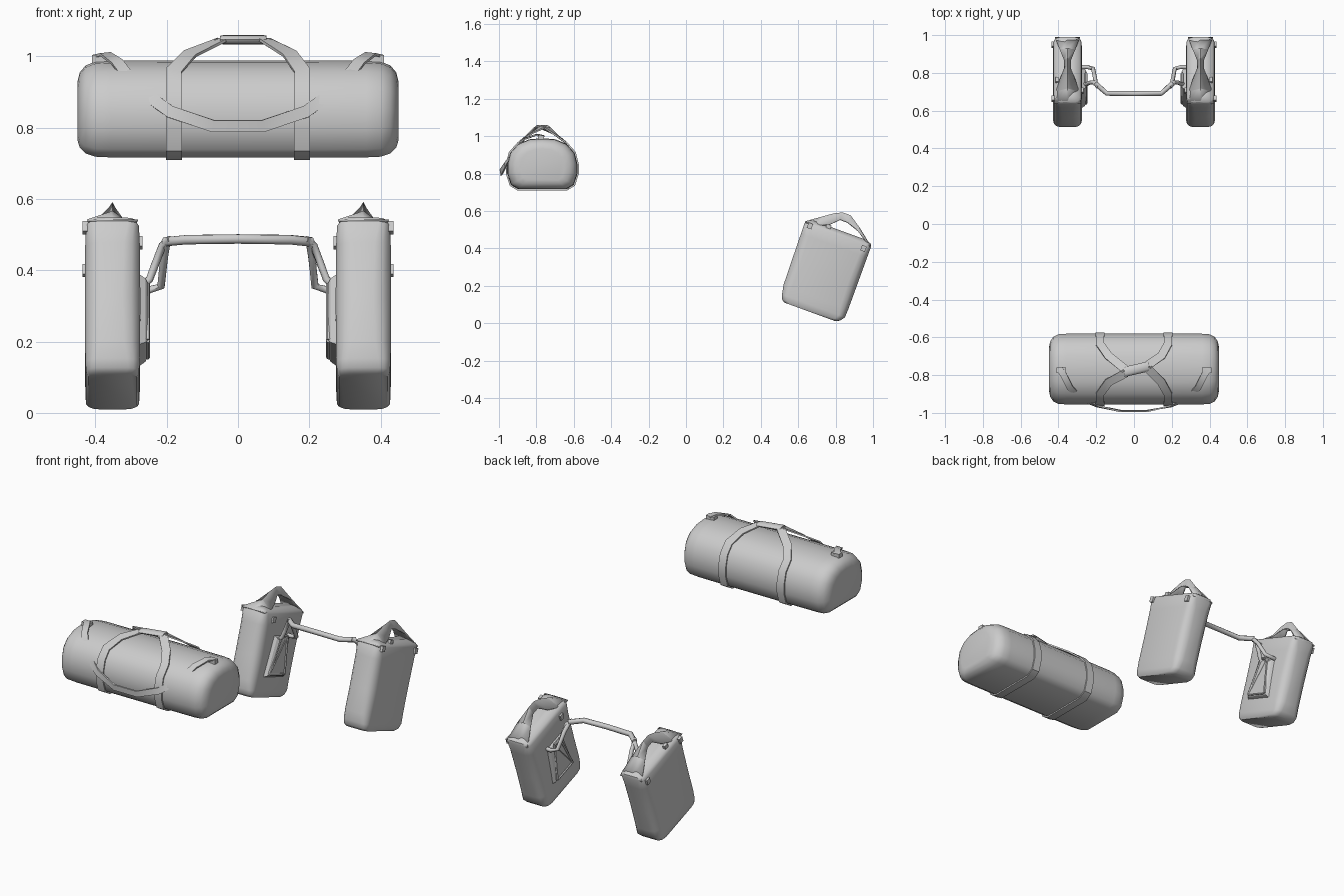
import bpy, bmesh, math
from mathutils import Vector as V

if "Cube" in bpy.data.objects:
    bpy.data.objects.remove(bpy.data.objects["Cube"])

TILT = math.radians(-20)
CY, CZ = -0.768, 0.84            # duffel axis


def loft(name, rings, closed=True, cap=True, angle=40):
    """Skin a list of point rings into one smooth-shaded object."""
    bm = bmesh.new()
    vs = [[bm.verts.new(p) for p in r] for r in rings]
    n = len(rings[0])
    for a, b in zip(vs, vs[1:]):
        for i in range(n if closed else n - 1):
            j = (i + 1) % n
            bm.faces.new((a[i], a[j], b[j], b[i]))
    if cap and closed:
        bm.faces.new(vs[0])
        bm.faces.new(vs[-1])
    bmesh.ops.recalc_face_normals(bm, faces=bm.faces)
    me = bpy.data.meshes.new(name)
    bm.to_mesh(me)
    bm.free()
    ob = bpy.data.objects.new(name, me)
    bpy.context.collection.objects.link(ob)
    bpy.ops.object.select_all(action='DESELECT')
    ob.select_set(True)
    bpy.context.view_layer.objects.active = ob
    bpy.ops.object.shade_smooth_by_angle(angle=math.radians(angle))
    return ob


def tangents(pts):
    n = len(pts)
    return [(pts[min(i + 1, n - 1)] - pts[max(i - 1, 0)]).normalized() for i in range(n)]


def ribbon(name, pts, width, thick=0.008):
    """Flat webbing strap facing away from the duffel axis."""
    pts = [V(p) for p in pts]
    rings = []
    for p, t in zip(pts, tangents(pts)):
        out = V((0, p.y - CY, p.z - CZ)).normalized()
        side = t.cross(out).normalized() * width / 2
        nrm = side.cross(t).normalized() * thick / 2
        rings.append([p + side + nrm, p - side + nrm, p - side - nrm, p + side - nrm])
    return loft(name, rings)


def tube(name, pts, r, sides=8):
    pts = [V(p) for p in pts]
    rings = []
    for p, t in zip(pts, tangents(pts)):
        a = t.cross(V((0.13, 0.31, 0.94))).normalized()
        b = t.cross(a)
        rings.append([p + r * (a * math.cos(k) + b * math.sin(k))
                      for k in (2 * math.pi * i / sides for i in range(sides))])
    return loft(name, rings, angle=50)


def box(name, c, s):
    rings = [[(c[0] + i * s[0] / 2, c[1] + j * s[1] / 2, c[2] + k * s[2] / 2)
              for i, j in ((-1, -1), (1, -1), (1, 1), (-1, 1))] for k in (-1, 1)]
    return loft(name, rings, angle=30)


# ---------------- duffel bag ----------------
half = [(0.13, 0.717), (0.168, 0.74), (0.187, 0.80), (0.187, 0.85), (0.172, 0.91),
        (0.13, 0.957), (0.07, 0.982)]
profile = ([(-d, z) for d, z in half] + [(0, 0.988)] + [(d, z) for d, z in reversed(half)])
ends = [(0.45, 0.62), (0.444, 0.78), (0.428, 0.91), (0.40, 0.985), (0.36, 1.0), (0.15, 1.005)]
stations = [(-x, s) for x, s in ends] + [(x, s) for x, s in reversed(ends)]
loft("duffel_body", [[(x, CY + d * s, CZ + (z - CZ) * s) for d, z in profile]
                     for x, s in stations], angle=50)

# webbing bands running under the bag and up to the grip
for s, tag in ((-1, "left"), (1, "right")):
    gx = -0.045 if s < 0 else 0.075
    gy = -0.012 if s < 0 else 0.012
    mx = -0.135 if s < 0 else 0.145
    around = [(s * 0.18, CY + d * 1.02, CZ + (z - CZ) * 1.03) for d, z in profile[5::-1]]
    under = [(s * 0.18, CY + d * 1.02, CZ + (z - CZ) * 1.03) for d, z in profile[:8:-1]]
    path = ([(gx, CY + gy - 0.01, 1.047), (mx, CY - 0.07, 1.008)] + around[:1] + around[1:]
            + under + [(mx, CY + 0.07, 1.008), (gx, CY + gy + 0.01, 1.047)])
    ribbon("band_" + tag, path, 0.045)

# padded grip
tilt = V((0.13, 0.03, 0))
rings = []
for f in (0, 0.06, 0.94, 1):
    c = V((-0.05, CY - 0.015, 1.047)) + tilt * f
    k = 0.85 if f in (0, 1) else 1
    rings.append([c + V((0, 0.027 * k * math.cos(a), 0.013 * k * math.sin(a)))
                  for a in (math.pi * i / 6 for i in range(12))])
loft("duffel_grip", rings)

# drooping shoulder strap and its end buckles
h = [(0.395, -0.765, 1.0), (0.372, -0.80, 1.007), (0.34, -0.865, 0.985), (0.28, -0.925, 0.908),
     (0.19, -0.966, 0.845), (0.07, -0.99, 0.805)]
ribbon("shoulder_strap", [(-x, y, z) for x, y, z in h] + h[::-1], 0.034)
for s in (-1, 1):
    box("strap_buckle", (s * 0.385, -0.775, 0.993), (0.05, 0.03, 0.022))


# ---------------- panniers (local y/z tilted by TILT) ----------------
def rounded(u0, u1, hw, w, r):
    """Rounded rectangle across x / local depth."""
    r = min(r, hw * 0.95)
    out = []
    for cx, cu, a0 in ((hw - r, u1 - r, 0), (r - hw, u1 - r, 90),
                       (r - hw, u0 + r, 180), (hw - r, u0 + r, 270)):
        for k in range(4):
            a = math.radians(a0 + 30 * k)
            out.append((cx + r * math.cos(a), cu + r * math.sin(a), w))
    return out


def place(ob, s):
    ob.location.x = s * 0.352
    ob.rotation_euler.x = TILT
    return ob


for s, tag in ((-1, "left"), (1, "right")):
    # main sack
    levels = [(0.283, 0.455, 0.748, 0.068, 0.03), (0.295, 0.44, 0.77, 0.074, 0.03),
              (0.32, 0.43, 0.788, 0.076, 0.035), (0.37, 0.42, 0.79, 0.077, 0.045),
              (0.50, 0.417, 0.79, 0.078, 0.05), (0.66, 0.414, 0.79, 0.077, 0.045),
              (0.72, 0.413, 0.79, 0.074, 0.03), (0.736, 0.42, 0.785, 0.064, 0.025),
              (0.748, 0.45, 0.75, 0.03, 0.02)]
    place(loft("pannier_" + tag, [rounded(a, b, hw, w, r) for w, a, b, hw, r in levels],
               angle=50), s)

    # closure folded over the top, pinched at the peak
    fold = [(0.413, 0.730, 0.072, 0.002), (0.48, 0.778, 0.062, 0.045), (0.542, 0.822, 0.04, 0.06),
            (0.585, 0.843, 0.018, 0.04), (0.63, 0.843, 0.018, 0.04), (0.70, 0.796, 0.042, 0.015),
            (0.79, 0.724, 0.066, 0.002)]
    top = loft("top_fold_" + tag, [[(-hw, u, w - d), (0, u, w), (hw, u, w - d)]
                                   for u, w, hw, d in fold], closed=False, angle=25)
    m = top.modifiers.new("thickness", 'SOLIDIFY')
    m.thickness = 0.007
    place(top, s)

    # closing buckles with short straps on both faces
    for x, u, w in ((s * 0.076, 0.445, 0.715), (s * 0.076, 0.755, 0.70),
                    (s * 0.055, 0.54, 0.742), (-s * 0.076, 0.50, 0.69)):
        place(box("closure_buckle", (x, u, w), (0.016, 0.026, 0.03)), s)

    # mounting plate on the inner face: tapered slab with a raised frame
    inn = -s
    slab = []
    for x, g in ((0.07, 0.012), (0.092, 0.0), (0.10, -0.012)):
        slab.append([(inn * x, u, w) for u, w in
                     ((0.52 - g, 0.40 - g), (0.68 + g, 0.40 - g), (0.655 + g, 0.60 + g),
                      (0.545 - g, 0.60 + g))])
    place(loft("mount_plate_" + tag, slab, angle=25), s)
    x = inn * 0.098
    corners = [(x, 0.53, 0.41), (x, 0.67, 0.41), (x, 0.625, 0.61), (x, 0.575, 0.61)]
    for i in range(4):
        place(tube("plate_frame", [corners[i], corners[(i + 1) % 4]], 0.007, 6), s)
    place(tube("plate_brace", [corners[0], corners[2]], 0.005, 6), s)

    # forked ends of the carrying strap
    tube("fork_front_" + tag, [(s * 0.19, 0.725, 0.487), (s * 0.212, 0.75, 0.47),
                               (s * 0.235, 0.748, 0.41), (s * 0.248, 0.742, 0.375),
                               (s * 0.275, 0.74, 0.35)], 0.011)
    tube("fork_back_" + tag, [(s * 0.20, 0.737, 0.482), (s * 0.207, 0.775, 0.44),
                              (s * 0.216, 0.822, 0.355), (s * 0.25, 0.832, 0.345),
                              (s * 0.28, 0.83, 0.345)], 0.011)

# carrying strap between the panniers
tube("carry_strap", [(-0.205, 0.745, 0.48), (-0.145, 0.692, 0.486), (0, 0.69, 0.488),
                     (0.145, 0.692, 0.486), (0.205, 0.745, 0.48)], 0.014)
